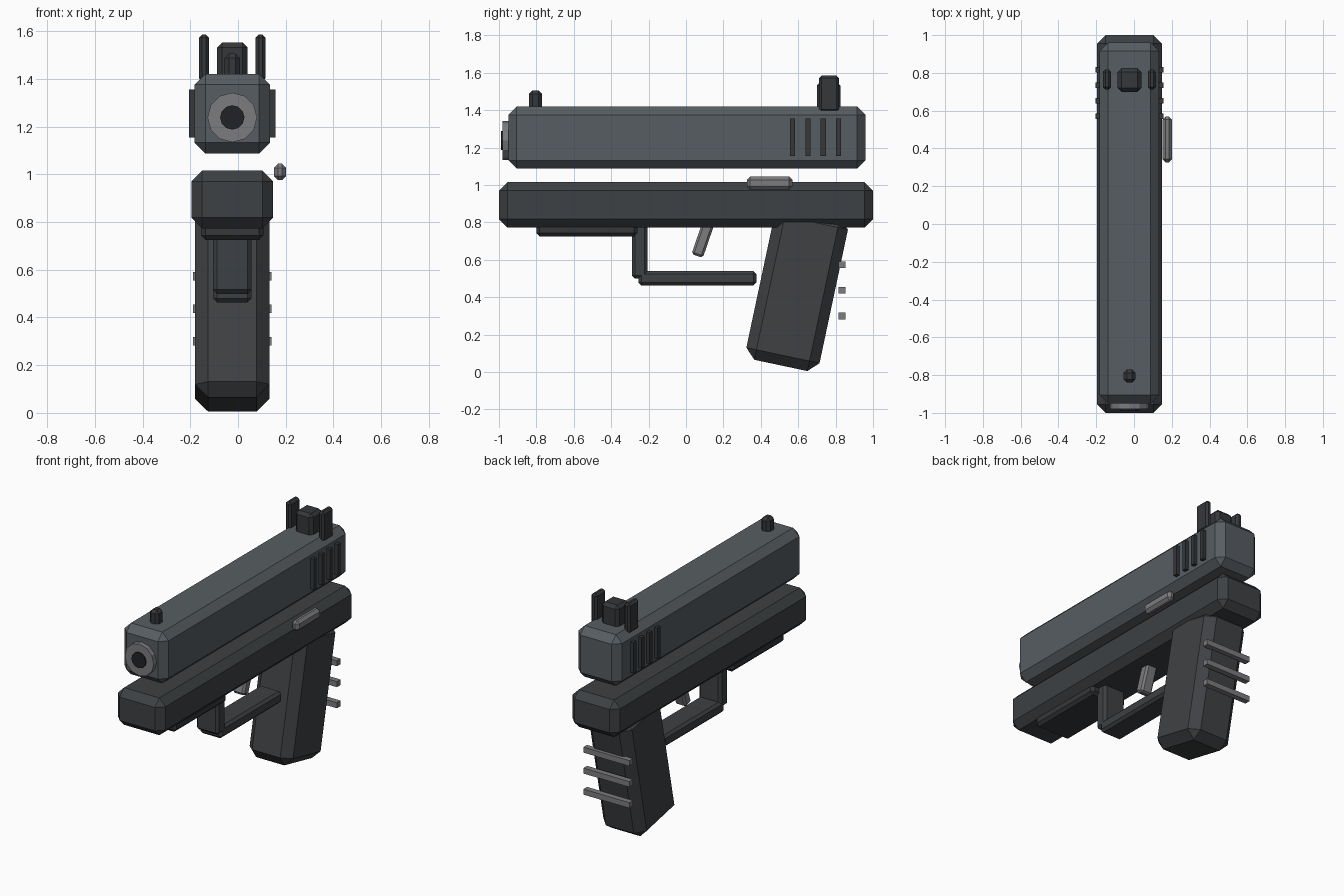
import bpy, bmesh, math
from mathutils import Matrix, Vector

if "Cube" in bpy.data.objects:
    bpy.data.objects.remove(bpy.data.objects["Cube"])

CX = -0.024  # centre line of the body


def material(name, rgb):
    m = bpy.data.materials.new(name)
    m.diffuse_color = (*rgb, 1)
    m.use_nodes = True
    m.node_tree.nodes["Principled BSDF"].inputs["Base Color"].default_value = m.diffuse_color
    return m


SLIDE = material("slide_grey", (0.095, 0.11, 0.122))
FRAME = material("frame_grey", (0.047, 0.052, 0.056))
GRIP = material("grip_grey", (0.05, 0.053, 0.057))
DARK = material("dark_grey", (0.035, 0.038, 0.042))
METAL = material("bare_metal", (0.2, 0.2, 0.215))
BORE = material("bore_black", (0.015, 0.016, 0.02))


def finish(name, bm, mat, matrix):
    bmesh.ops.transform(bm, matrix=matrix, verts=bm.verts)
    bmesh.ops.recalc_face_normals(bm, faces=bm.faces)
    me = bpy.data.meshes.new(name)
    bm.to_mesh(me)
    bm.free()
    me.materials.append(mat)
    ob = bpy.data.objects.new(name, me)
    bpy.context.collection.objects.link(ob)
    return ob


def box(name, x, y, z, mat, bevel=0.0, tilt=0.0):
    """Chamfered box from (min, max) ranges, tilted about the x axis."""
    bm = bmesh.new()
    bmesh.ops.create_cube(bm, size=1)
    size = [r[1] - r[0] for r in (x, y, z)]
    mid = Vector([(r[0] + r[1]) / 2 for r in (x, y, z)])
    bmesh.ops.scale(bm, vec=size, verts=bm.verts)
    if bevel:
        bmesh.ops.bevel(bm, geom=bm.edges[:], offset=bevel, segments=1,
                        profile=0.5, affect='EDGES')
    return finish(name, bm, mat, Matrix.Translation(mid) @ Matrix.Rotation(tilt, 4, 'X'))


def barrel(name, radius, sides, y0, y1, z, mat):
    """Cylinder lying along y."""
    bm = bmesh.new()
    bmesh.ops.create_cone(bm, cap_ends=True, segments=sides, radius1=radius,
                          radius2=radius, depth=y1 - y0)
    finish(name, bm, mat, Matrix.Translation((CX, (y0 + y1) / 2, z))
           @ Matrix.Rotation(math.pi / 2, 4, 'X'))


def wide(w, c=CX):
    return (c - w / 2, c + w / 2)


def span(c, s):
    return (c - s / 2, c + s / 2)


# Upper slide and lower frame
box("slide", wide(0.315), (-0.95, 0.96), (1.087, 1.42), SLIDE, 0.045)
box("frame", wide(0.343), (-1.0, 1.0), (0.773, 1.015), FRAME, 0.045)

# Muzzle ring and bore
barrel("muzzle_ring", 0.104, 12, -0.98, -0.90, 1.238, METAL)
barrel("muzzle_bore", 0.051, 12, -0.988, -0.90, 1.238, BORE)

# Tilted grip, centre converted from grip-aligned coordinates
t = math.radians(12)
u, v = 0.4885, 0.56
gy = u * math.cos(t) + v * math.sin(t)
gz = -u * math.sin(t) + v * math.cos(t)
box("grip", wide(0.312), span(gy, 0.40), span(gz, 0.84), GRIP, 0.055, -t)
for i, z in enumerate((0.30, 0.437, 0.573)):
    box(f"grip_rib_{i}", wide(0.33), (0.815, 0.852), span(z, 0.036), METAL)

# Front rail, guard and trigger
box("front_rail", wide(0.26), (-0.80, -0.26), (0.725, 0.80), DARK, 0.018)
box("guard_post", wide(0.16), (-0.29, -0.205), (0.50, 0.80), FRAME, 0.016)
box("guard_bar", wide(0.16), (-0.255, 0.377), (0.463, 0.54), FRAME, 0.016)
box("trigger", wide(0.08), span(0.092, 0.064), span(0.715, 0.20), METAL,
    0.012, -math.radians(19))

# Side lever
box("side_lever", (0.150, 0.202), (0.325, 0.57), (0.975, 1.045), METAL, 0.018)

# Sights
box("front_sight", wide(0.064), (-0.84, -0.77), (1.39, 1.505), DARK, 0.018)
box("rear_sight", wide(0.126), (0.70, 0.825), (1.39, 1.552), DARK, 0.02)
for side in (-1, 1):
    box(f"rear_sight_post_{side}", wide(0.042, CX + side * 0.119), (0.712, 0.818),
        (1.39, 1.585), DARK, 0.013)

# Grooved ridges on both sides of the slide
for side in (-1, 1):
    for i in range(4):
        box(f"slide_ridge_{side}_{i}", wide(0.032, CX + side * 0.165),
            span(0.57 + 0.082 * i, 0.028), (1.155, 1.355), DARK)
